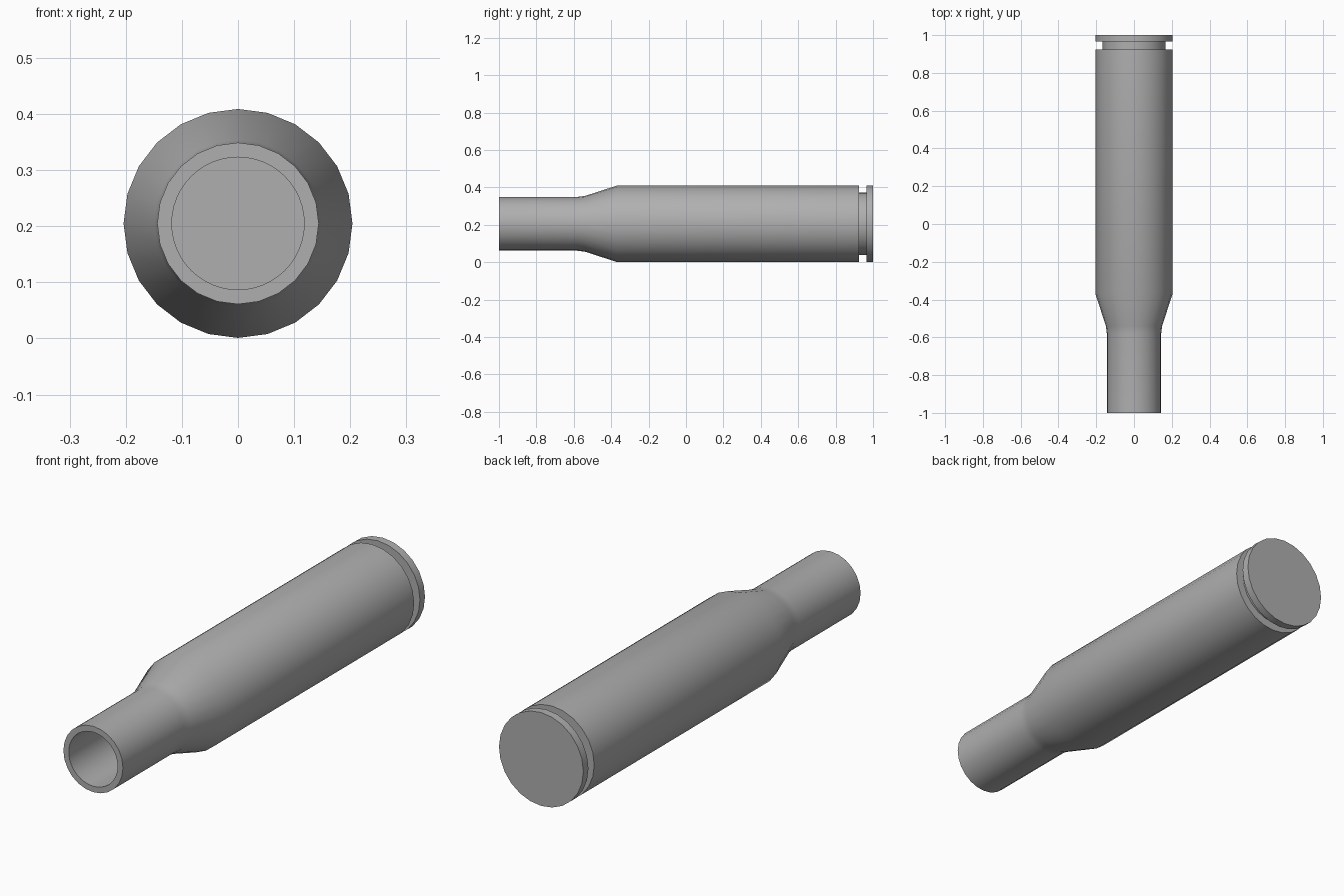
import bpy, bmesh, math

if "Cube" in bpy.data.objects:
    bpy.data.objects.remove(bpy.data.objects["Cube"])

CZ = 0.205  # axis height


def lathe(name, profile, sides):
    """Closed solid of revolution about the y axis from (y, radius) points."""
    bm = bmesh.new()
    rings = []
    for y, r in profile:
        rings.append([bm.verts.new((r * math.sin(2 * math.pi * i / sides), y,
                                    CZ + r * math.cos(2 * math.pi * i / sides)))
                      for i in range(sides)])
    for a, b in zip(rings, rings[1:]):
        for i in range(sides):
            j = (i + 1) % sides
            bm.faces.new((a[i], a[j], b[j], b[i]))
    bm.faces.new(rings[0])
    bm.faces.new(rings[-1])
    bmesh.ops.recalc_face_normals(bm, faces=bm.faces)
    mesh = bpy.data.meshes.new(name)
    bm.to_mesh(mesh)
    bm.free()
    obj = bpy.data.objects.new(name, mesh)
    bpy.context.collection.objects.link(obj)
    return obj


# outer shell: neck, shoulder, body, groove, base rim
shell = lathe("hollow_case", [
    (-1.0, 0.144), (-0.58, 0.144), (-0.54, 0.149), (-0.37, 0.204),
    (0.925, 0.204), (0.925, 0.167), (0.965, 0.167), (0.965, 0.204),
    (1.0, 0.204)], 24)

# bore, cut from the open end
bore = lathe("bore_cutter", [(-1.1, 0.118), (0.85, 0.118)], 48)
bore.hide_render = True
cut = shell.modifiers.new("bore", 'BOOLEAN')
cut.operation = 'DIFFERENCE'
cut.solver = 'EXACT'
cut.object = bore

# bake the cut, then smooth the round walls while keeping the rims crisp
bpy.context.view_layer.objects.active = shell
shell.select_set(True)
bpy.ops.object.modifier_apply(modifier=cut.name)
bpy.data.objects.remove(bore)
bpy.ops.object.shade_smooth_by_angle(angle=math.radians(35))

# dark grey metal
metal = bpy.data.materials.new("dark_metal")
metal.diffuse_color = (0.43, 0.43, 0.43, 1)
metal.use_nodes = True
metal.node_tree.nodes["Principled BSDF"].inputs["Base Color"].default_value = metal.diffuse_color
shell.data.materials.clear()
shell.data.materials.append(metal)
